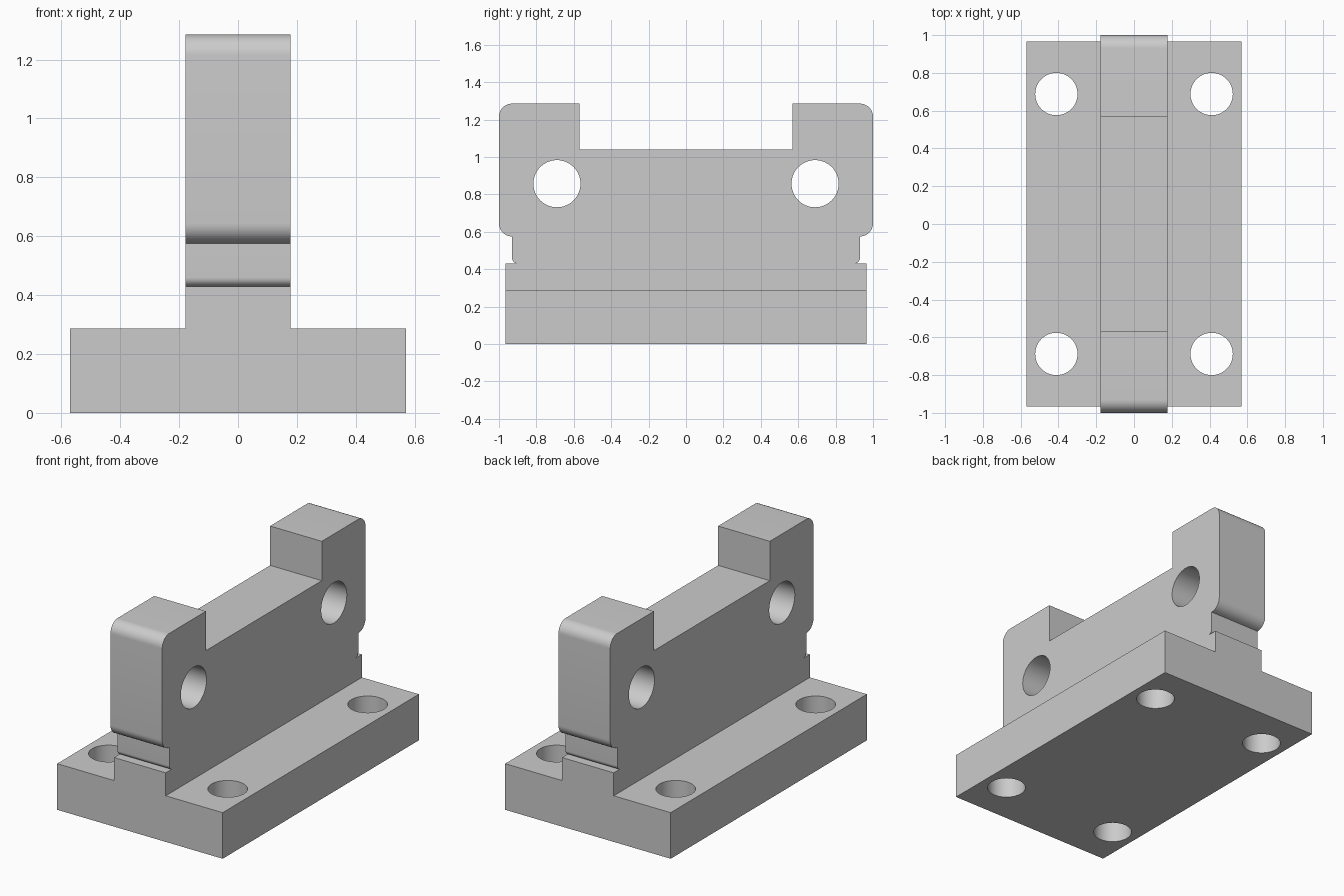
import bpy, bmesh
from math import sin, cos, pi, radians
from mathutils import Matrix, Vector

if "Cube" in bpy.data.objects:
    bpy.data.objects.remove(bpy.data.objects["Cube"])

grey = bpy.data.materials.new("plain grey")
grey.use_nodes = True
colour = (0.6, 0.6, 0.6, 1)
grey.diffuse_color = colour
grey.node_tree.nodes["Principled BSDF"].inputs["Base Color"].default_value = colour

WEB_HALF = 0.178
BASE_HALF_X, BASE_HALF_Y, BASE_TOP = 0.57, 0.965, 0.287


def make_object(name, bm):
    bmesh.ops.recalc_face_normals(bm, faces=bm.faces)
    mesh = bpy.data.meshes.new(name)
    bm.to_mesh(mesh)
    bm.free()
    mesh.materials.append(grey)
    obj = bpy.data.objects.new(name, mesh)
    bpy.context.collection.objects.link(obj)
    return obj


def arc(cy, cz, r, start, end, steps=12):
    """Points of a circular arc, angles in degrees."""
    angles = [radians(start + (end - start) * i / steps) for i in range(steps + 1)]
    return [(cy + r * cos(a), cz + r * sin(a)) for a in angles]


def cylinder(name, centre, radius, depth, along_x=False):
    bm = bmesh.new()
    turn = Matrix.Rotation(pi / 2 if along_x else 0, 4, 'Y')
    bmesh.ops.create_cone(bm, cap_ends=True, segments=64, radius1=radius, radius2=radius,
                          depth=depth, matrix=Matrix.Translation(centre) @ turn)
    obj = make_object(name, bm)
    obj.hide_render = True
    return obj


def combine(target, other, operation):
    mod = target.modifiers.new(operation.title(), 'BOOLEAN')
    mod.operation, mod.solver, mod.object = operation, 'EXACT', other


# Base plate
bm = bmesh.new()
bmesh.ops.create_cube(bm, size=1)
bmesh.ops.scale(bm, vec=(2 * BASE_HALF_X, 2 * BASE_HALF_Y, BASE_TOP), verts=bm.verts)
bmesh.ops.translate(bm, vec=(0, 0, BASE_TOP / 2), verts=bm.verts)
bracket = make_object("mounting_bracket", bm)

# Upright web: half profile from foot to notch, mirrored and extruded
half = [(BASE_HALF_Y, 0.1), (BASE_HALF_Y, 0.43)]
half += arc(0.9, 0.46, 0.03, -90, 0)
half += [(0.93, 0.575)]
half += arc(0.93, 0.645, 0.07, -90, 0)[1:]
half += arc(0.93, 1.215, 0.07, 0, 90)
half += [(0.57, 1.285), (0.57, 1.04)]
profile = half + [(-y, z) for y, z in reversed(half)]
bm = bmesh.new()
face = bm.faces.new([bm.verts.new((-WEB_HALF, y, z)) for y, z in profile])
grown = bmesh.ops.extrude_face_region(bm, geom=[face])
bmesh.ops.translate(bm, vec=(2 * WEB_HALF, 0, 0),
                    verts=[v for v in grown["geom"] if isinstance(v, bmesh.types.BMVert)])
web = make_object("upright_web", bm)
combine(bracket, web, 'UNION')
helpers = [web]

# Cross holes in the web and bolt holes in the base
for sy in (-1, 1):
    cutters = [cylinder("web_hole_cutter", Vector((0, sy * 0.69, 0.857)), 0.126, 1, True)]
    for sx in (-1, 1):
        cutters.append(cylinder("bolt_hole_cutter", Vector((sx * 0.411, sy * 0.688, 0.15)), 0.112, 0.8))
    for cutter in cutters:
        combine(bracket, cutter, 'DIFFERENCE')
    helpers += cutters

# Bake the booleans and drop the helpers
graph = bpy.context.evaluated_depsgraph_get()
solid = bpy.data.meshes.new_from_object(bracket.evaluated_get(graph))
bracket.modifiers.clear()
bracket.data = solid
solid.materials.clear()
solid.materials.append(grey)
for helper in helpers:
    bpy.data.objects.remove(helper)

bpy.ops.object.select_all(action='DESELECT')
bracket.select_set(True)
bpy.context.view_layer.objects.active = bracket
bpy.ops.object.shade_smooth_by_angle(angle=radians(30))
